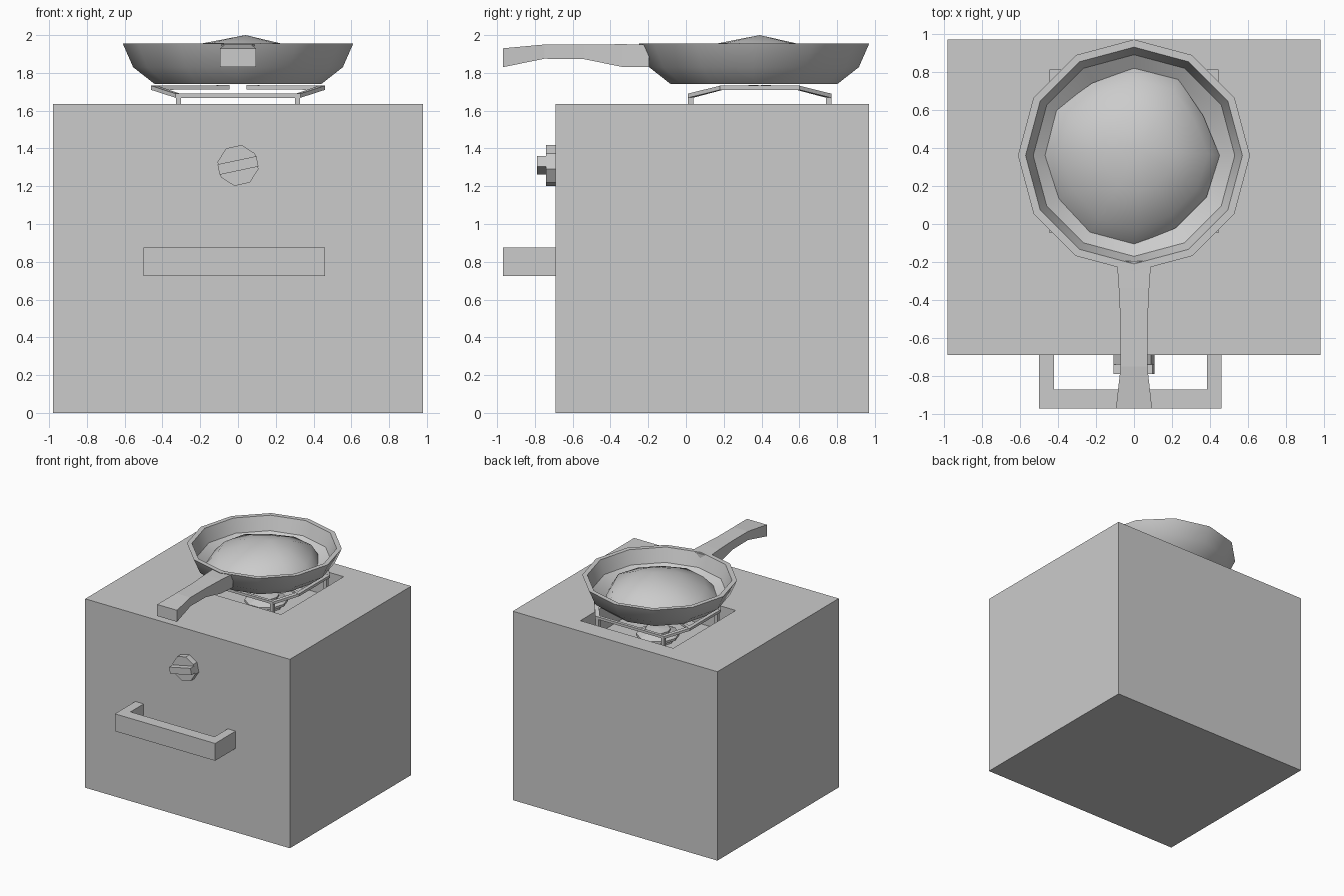
import bpy, bmesh
from math import sin, cos, radians
from mathutils import Vector

if "Cube" in bpy.data.objects:
    bpy.data.objects.remove(bpy.data.objects["Cube"])


def loft(name, rings, closed=False, smooth=None):
    """Skin a list of equal-length point rings; cap the ends unless closed."""
    bm = bmesh.new()
    vs = [[bm.verts.new(p) for p in r] for r in rings]
    n = len(vs[0])
    pairs = list(zip(vs, vs[1:])) + ([(vs[-1], vs[0])] if closed else [])
    for a, b in pairs:
        for i in range(n):
            j = (i + 1) % n
            bm.faces.new((a[i], a[j], b[j], b[i]))
    if not closed:
        bm.faces.new(vs[0][::-1])
        bm.faces.new(vs[-1])
    bmesh.ops.remove_doubles(bm, verts=bm.verts, dist=1e-4)
    bmesh.ops.recalc_face_normals(bm, faces=bm.faces)
    me = bpy.data.meshes.new(name)
    bm.to_mesh(me)
    bm.free()
    ob = bpy.data.objects.new(name, me)
    bpy.context.collection.objects.link(ob)
    if smooth:
        bpy.ops.object.select_all(action='DESELECT')
        ob.select_set(True)
        bpy.context.view_layer.objects.active = ob
        bpy.ops.object.shade_smooth_by_angle(angle=radians(smooth))
    return ob


def rect(x0, x1, y0, y1, z):
    return [(x0, y0, z), (x1, y0, z), (x1, y1, z), (x0, y1, z)]


def circle(r, z, n=12, cx=0.0, cy=0.36):
    return [(cx + r * cos(radians(360 * i / n)), cy + r * sin(radians(360 * i / n)), z)
            for i in range(n)]


def bar(name, p, q, w, h):
    """Straight bar of flat cross-section between two points."""
    p, q = Vector(p), Vector(q)
    d = (q - p).normalized()
    side = d.cross(Vector((0, 0, 1)))
    side = side.normalized() if side.length > 1e-3 else Vector((1, 0, 0))
    up = side.cross(d)
    sec = [side * w / 2 * a + up * h / 2 * b for a, b in ((-1, -1), (1, -1), (1, 1), (-1, 1))]
    return loft(name, [[p + s for s in sec], [q + s for s in sec]])


# cabinet with a square burner well in the top
loft("cabinet", [rect(-.98, .98, -.69, .97, 0), rect(-.98, .98, -.69, .97, 1.635),
                 rect(-.445, .445, -.045, .81, 1.635), rect(-.445, .445, -.045, .81, 1.43)])

# oven door handle: U-shaped outline extruded upwards
u = [(-.5, -.69), (-.5, -.97), (.46, -.97), (.46, -.69),
     (.385, -.69), (.385, -.87), (-.42, -.87), (-.42, -.69)]
loft("door_handle", [[(x, y, z) for x, y in u] for z in (.725, .875)])

# control knob: octagonal disc and tilted grip
loft("knob_disc", [[(.11 * cos(radians(35 + 45 * i)), y, 1.31 + .11 * sin(radians(35 + 45 * i)))
                    for i in range(8)] for y in (-.69, -.74)])
c, s = cos(radians(12)), sin(radians(12))
loft("knob_grip", [[(a * c - b * s, y, 1.31 + a * s + b * c)
                    for a, b in ((-.105, -.028), (.105, -.028), (.105, .028), (-.105, .028))]
                   for y in (-.735, -.79)])

# burner in the well
loft("burner", [circle(r, z, 10, 0, .385) for r, z in
                ((.13, 1.43), (.13, 1.455), (.17, 1.465), (.17, 1.485), (.1, 1.51), (.1, 1.525), (0, 1.535))])

# pot support: bent octagonal ring, legs and inward prongs
cy = .39
octo = [(-.33, -.38, 1.69), (.33, -.38, 1.69), (.46, -.21, 1.732), (.46, .21, 1.732),
        (.33, .38, 1.69), (-.33, .38, 1.69), (-.46, .21, 1.732), (-.46, -.21, 1.732)]
loft("support_ring", [[(x * k, cy + y * k, z + dz) for x, y, z in octo]
                      for k, dz in ((1, -.022), (1, 0), (.93, 0), (.93, -.022))], closed=True)
for sx in (-1, 1):
    for sy in (-1, 1):
        bar("support_leg", (sx * .315, cy + sy * .365, 1.43), (sx * .315, cy + sy * .365, 1.68), .028, .028)
        bar("support_prong", (sx * .445, cy + sy * .2, 1.721), (sx * .05, cy + sy * .02, 1.724), .028, .022)

# frying pan, thick walled
loft("pan", [circle(r, z) for r, z in ((.44, 1.74), (.555, 1.83), (.61, 1.955),
                                       (.57, 1.955), (.53, 1.84), (.42, 1.765))], smooth=31)

# pan handle: width, bottom and top along y
loft("pan_handle", [[(-w, y, b), (w, y, b), (w, y, t), (-w, y, t)] for y, w, b, t in (
    (-.97, .095, 1.83, 1.93), (-.75, .07, 1.875, 1.95), (-.54, .07, 1.873, 1.95),
    (-.34, .08, 1.832, 1.952), (-.195, .09, 1.832, 1.95))])

# domed food filling with an uneven edge
wob = [.45, .42, .465, .46, .44, .48, .475, .455, .47, .47, .44, .44]
loft("food", [[(.04 * f + k * wob[i] * cos(radians(30 * i)), .36 + .03 * f + k * wob[i] * sin(radians(30 * i)), z)
               for i in range(12)]
              for k, z, f in ((1, 1.79, 0), (.84, 1.885, .3), (.44, 1.957, .6), (0, 2.0, 1))], smooth=45)
